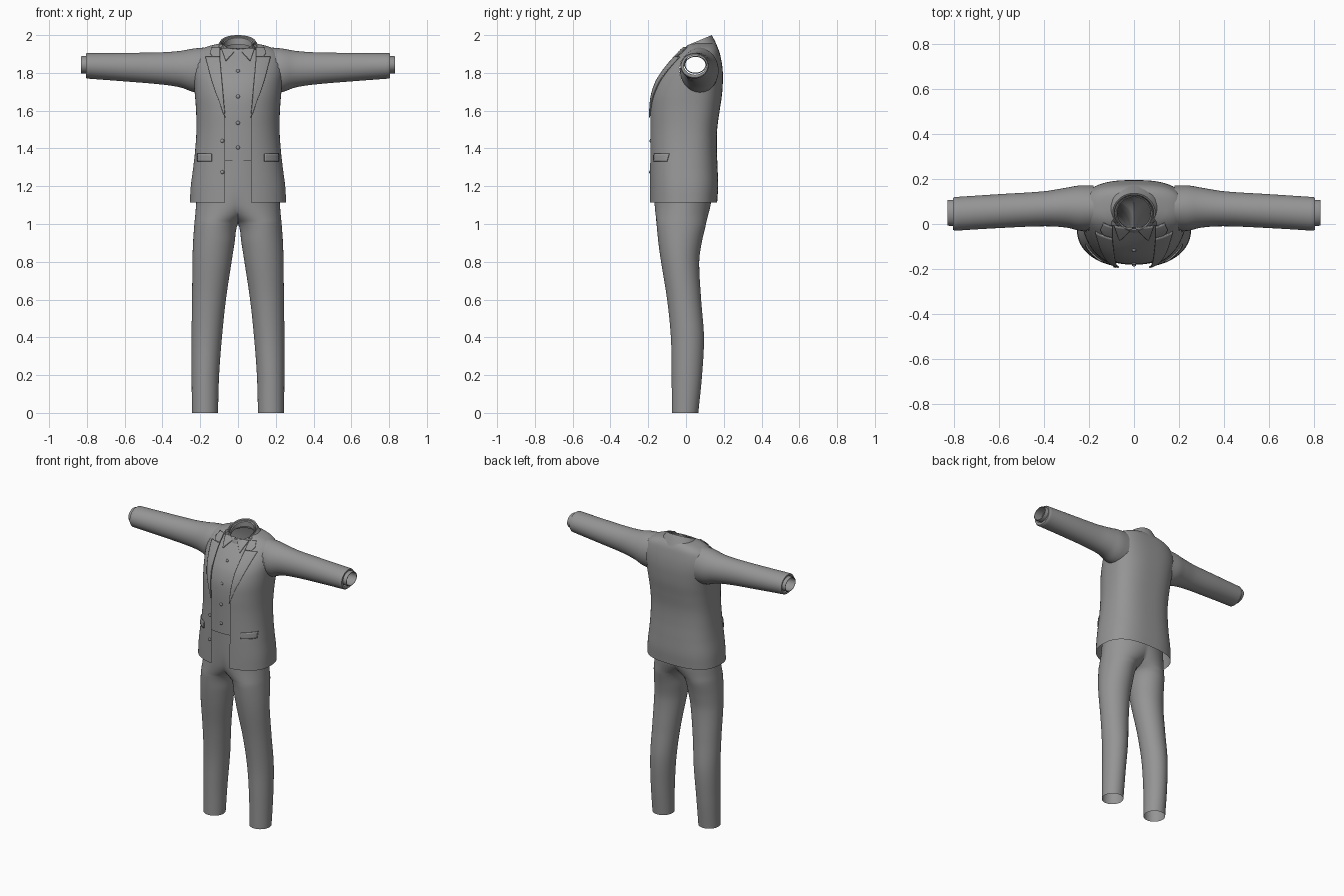
import bpy, bmesh, math

if "Cube" in bpy.data.objects:
    bpy.data.objects.remove(bpy.data.objects["Cube"])

GREY = bpy.data.materials.new("charcoal_cloth")
GREY.diffuse_color = (0.3, 0.3, 0.3, 1)
GREY.use_nodes = True
GREY.node_tree.nodes["Principled BSDF"].inputs["Base Color"].default_value = GREY.diffuse_color


def finish(name, bm, angle=40):
    bmesh.ops.remove_doubles(bm, verts=bm.verts, dist=0.0002)
    bmesh.ops.recalc_face_normals(bm, faces=bm.faces)
    for f in bm.faces:
        f.smooth = True
    me = bpy.data.meshes.new(name)
    bm.to_mesh(me)
    bm.free()
    me.materials.append(GREY)
    me.set_sharp_from_angle(angle=math.radians(angle))
    ob = bpy.data.objects.new(name, me)
    bpy.context.collection.objects.link(ob)
    return ob


def loft(name, rows, closed=False, skip=None, mirror=False, thick=0):
    """Skin a list of equal-length point rows."""
    bm = bmesh.new()
    for side in ((1, -1) if mirror else (1,)):
        vs = [[bm.verts.new((p[0] * side, p[1], p[2])) for p in r] for r in rows]
        n = len(rows[0])
        for a, b in zip(vs, vs[1:]):
            for i in range(n if closed else n - 1):
                j = (i + 1) % n
                quad = (a[i], a[j], b[j], b[i])
                mid = sum((v.co for v in quad), quad[0].co * 0) / 4
                if not (skip and skip(mid)):
                    bm.faces.new(quad)
    ob = finish(name, bm)
    if thick:
        m = ob.modifiers.new("thickness", 'SOLIDIFY')
        m.thickness, m.offset = thick, 0
    return ob


def spline(table, t):
    """Smooth interpolation of table rows keyed by their first value."""
    k = 0
    while k < len(table) - 2 and t > table[k + 1][0]:
        k += 1
    p, q = table[k], table[k + 1]
    o, r = table[max(k - 1, 0)], table[min(k + 2, len(table) - 1)]
    h = q[0] - p[0]
    u = min(max((t - p[0]) / h, 0), 1)
    out = []
    for c in range(1, len(p)):
        m0 = (q[c] - o[c]) / (q[0] - o[0]) * h
        m1 = (r[c] - p[c]) / (r[0] - p[0]) * h
        out.append((2*u**3 - 3*u*u + 1) * p[c] + (u**3 - 2*u*u + u) * m0
                   + (3*u*u - 2*u**3) * q[c] + (u**3 - u*u) * m1)
    return out


def steps(a, b, n):
    return [a + (b - a) * i / n for i in range(n + 1)]


def lerp(a, b, t):
    return a + (b - a) * t


# Torso profile: z, half width, front y, back y, y of widest point
TORSO = [(1.115, .255, -.195, .165, -.02), (1.2, .25, -.195, .17, -.02),
         (1.3, .237, -.195, .167, -.02), (1.4, .226, -.195, .163, -.01),
         (1.5, .22, -.195, .165, 0), (1.6, .222, -.195, .178, .01),
         (1.68, .228, -.188, .19, .02), (1.75, .235, -.166, .195, .035),
         (1.8, .24, -.136, .195, .045), (1.85, .238, -.097, .19, .055),
         (1.9, .222, -.052, .18, .062), (1.925, .195, -.028, .172, .068),
         (1.945, .145, -.01, .16, .07), (1.955, .10, 0, .15, .07)]
NF, NB = 2.2, 2.7


def front(x, z, off):
    """Point on the chest surface, pushed out by off."""
    a, f, b, yc = spline(TORSO, z)
    k = max(1 - (abs(x) / a) ** NF, 0) ** (1 / NF)
    return (x, yc - (yc - f) * k - off, z)


def front_edge(z):
    return .07 if z < 1.57 else lerp(.07, .10, min((z - 1.57) / .33, 1))


# Jacket body, open down the front, with armholes
rows = []
for z in steps(1.115, 1.955, 84):
    a, f, b, yc = spline(TORSO, z)
    p0 = math.asin(min(front_edge(z) / a, .85) ** (NF / 2))
    row = []
    for p in steps(p0, 2 * math.pi - p0, 72):
        s, c = math.sin(p), math.cos(p)
        e, d = (2 / NF, yc - f) if c > 0 else (2 / NB, b - yc)
        row.append((math.copysign(a * abs(s) ** e, s),
                    yc - math.copysign(d * abs(c) ** e, c), z))
    rows.append(row)
loft("jacket_body", rows, skip=lambda m: abs(m.x) > .15 and
     ((m.y - .057) / .088) ** 2 + ((m.z - 1.82) / .092) ** 2 < 1)

# Sleeves: x, front y, back y, bottom z, top z
SLEEVE = [(.18, -.03, .172, 1.69, 1.934), (.24, -.03, .172, 1.70, 1.928),
          (.3, -.016, .162, 1.722, 1.917), (.4, -.01, .146, 1.738, 1.909),
          (.6, -.018, .133, 1.755, 1.906), (.8, -.03, .12, 1.77, 1.905)]


def tube_ring(x, y0, y1, z0, z1, n=40):
    return [(x, (y0 + y1) / 2 + (y1 - y0) / 2 * math.cos(t),
             (z0 + z1) / 2 + (z1 - z0) / 2 * math.sin(t))
            for t in (2 * math.pi * i / n for i in range(n))]


sleeve = [tube_ring(x, *spline(SLEEVE, x)) for x in steps(.18, .8, 40)]
sleeve += [tube_ring(.806, -.026, .116, 1.775, 1.901), tube_ring(.806, -.012, .108, 1.79, 1.892)]
loft("sleeves", sleeve, closed=True, mirror=True)
loft("shirt_cuffs", [tube_ring(x, -.008 + d, .108 - d, 1.796 + d, 1.89 - d)
                     for x, d in ((.77, 0), (.825, 0), (.83, .002), (.83, .005), (.77, .005))],
     closed=True, mirror=True)


def panel(name, zs, inner, outer, off, n=10, mirror=True, thick=.006):
    rows = [[front(x, z, off) for x in steps(inner(z), outer(z), n)] for z in zs]
    return loft(name, rows, mirror=mirror, thick=thick)


# Shirt front and the folded points of its collar
panel("shirt_front", steps(1.335, 1.925, 50), lambda z: -.135, lambda z: .135,
      -.014, 24, False, 0)
panel("shirt_collar_points", steps(1.865, 1.93, 8),
      lambda z: lerp(.062, .004, (z - 1.865) / .065),
      lambda z: lerp(.066, .088, (z - 1.865) / .065), -.008)

# Lapels with a notch below the collar leaves
LAPEL = [(1.565, .071), (1.65, .10), (1.72, .126), (1.8, .15), (1.885, .172)]
panel("lapels", steps(1.565, 1.885, 30), lambda z: front_edge(z) - .002,
      lambda z: spline(LAPEL, z)[0], .005)
panel("collar_leaves", steps(1.887, 1.935, 8), lambda z: .096,
      lambda z: lerp(.135, .15, min((z - 1.887) / .02, 1)) - max(z - 1.907, 0) * .5, .005)

# Pocket flaps
panel("pocket_flaps", steps(1.33, 1.372, 4), lambda z: .14, lambda z: .215, .004)


# Collars wrapped round the neck: half width, front y, back y, front z, back z
def neck_loft(name, rings, start):
    rows = []
    for w, y0, y1, z0, z1 in rings:
        row = []
        for p in steps(math.radians(start), math.radians(360 - start), 56):
            t = (1 - math.cos(p)) / 2
            row.append((w * math.sin(p), lerp(y0, y1, t), lerp(z0, z1, t)))
        rows.append(row)
    loft(name, rows)


neck_loft("jacket_collar", [(.086, -.03, .125, 1.91, 1.975), (.088, -.034, .13, 1.925, 1.995),
                            (.094, -.036, .137, 1.928, 2.0), (.108, -.034, .155, 1.925, 1.965),
                            (.13, -.03, .17, 1.91, 1.93)], 58)
neck_loft("shirt_collar", [(.10, -.04, .14, 1.895, 1.93), (.086, -.036, .13, 1.915, 1.965),
                           (.080, -.03, .126, 1.925, 1.99), (.074, -.024, .12, 1.92, 1.985),
                           (.074, -.02, .12, 1.905, 1.95)], 0)

# Trousers: z, inner x, outer x, front y, back y (inner x below 0 joins the halves)
LEG = [(0, .106, .243, -.075, .065), (.2, .10, .246, -.076, .085),
       (.4, .085, .246, -.08, .095), (.6, .064, .243, -.10, .08),
       (.8, .034, .241, -.132, .07), (.9, .018, .238, -.146, .083),
       (1.0, 0, .231, -.156, .106), (1.04, -.05, .227, -.16, .115),
       (1.1, -.13, .222, -.166, .13), (1.2, -.2, .215, -.172, .14),
       (1.35, -.2, .2, -.174, .135)]
rows = []
for z in steps(0, 1.35, 81):
    xi, xo, f, b = spline(LEG, z)
    cx, rx, cy, ry = (xi + xo) / 2, (xo - xi) / 2, (f + b) / 2, (b - f) / 2
    tm = math.acos(max(-cx / rx, -1))
    rows.append([(cx + rx * math.cos(t), cy + ry * math.sin(t), z)
                 for t in steps(-tm, tm, 44)])
loft("trousers", rows, mirror=True)


# Shirt and jacket buttons
def button(name, x, z, off):
    bm = bmesh.new()
    bmesh.ops.create_uvsphere(bm, u_segments=12, v_segments=8, radius=.01)
    at = front(x, z, off)
    for v in bm.verts:
        v.co = (v.co.x + at[0], v.co.y * .6 + at[1], v.co.z + at[2])
    finish(name, bm)


for z in (1.81, 1.675, 1.535, 1.405):
    button("shirt_button", 0, z, -.012)
for z in (1.44, 1.275):
    button("jacket_button", -.083, z, .002)
